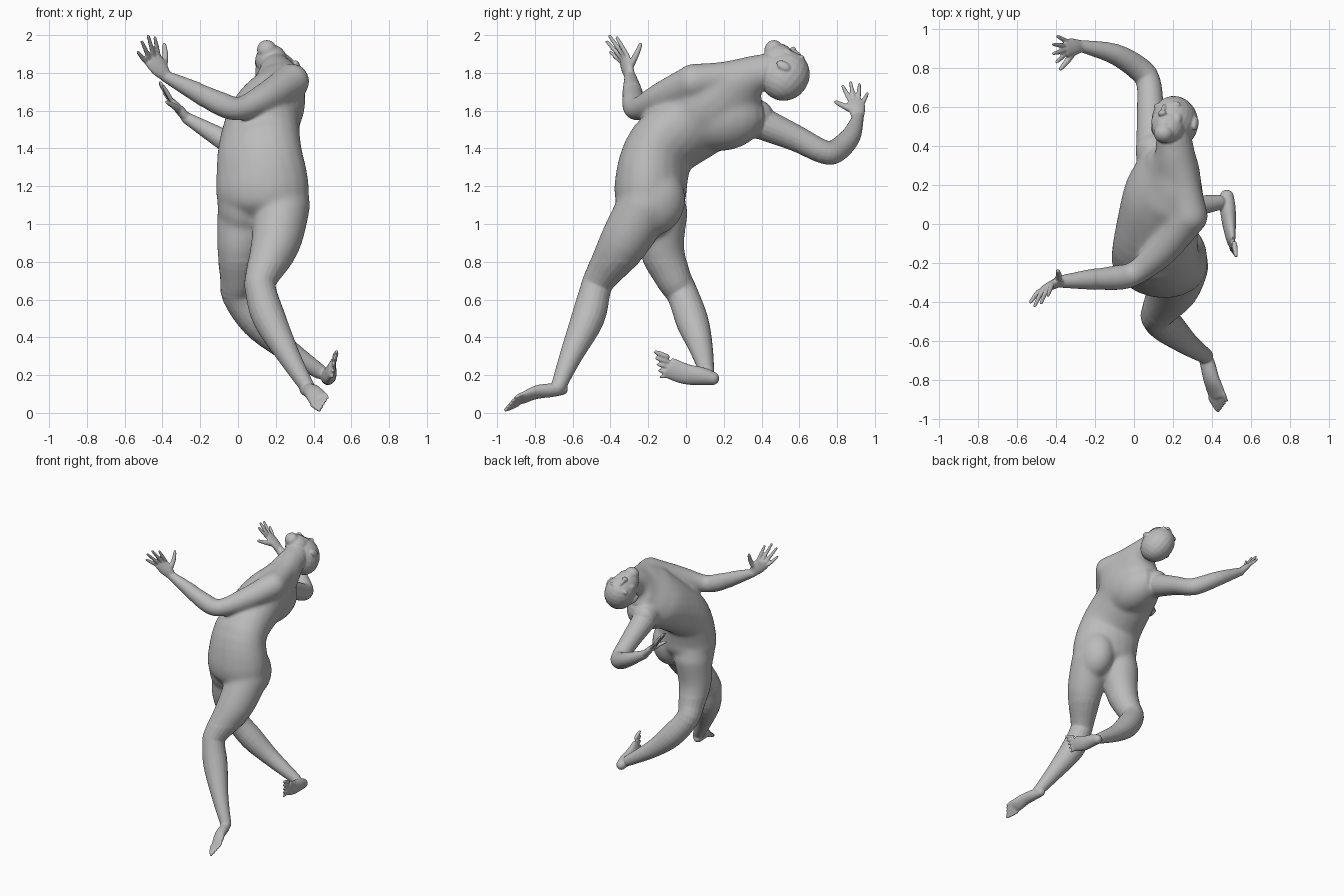
import bpy
import bmesh
import math
from mathutils import Vector, Matrix

cube = bpy.data.objects.get("Cube")
if cube:
    bpy.data.objects.remove(cube, do_unlink=True)

bm = bmesh.new()
SEGMENTS = 20
STEPS = 4


def spline(a, b, c, d, t):
    """Catmull-Rom blend of four vectors."""
    return 0.5 * (2 * b + (c - a) * t + (2 * a - 5 * b + 4 * c - d) * t * t
                  + (3 * b - a - 3 * c + d) * t * t * t)


def ball(centre, size, axes=None):
    """Ellipsoid, optionally turned to the given axes."""
    turn = Matrix(axes).transposed().to_4x4() if axes else Matrix.Identity(4)
    place = Matrix.Translation(centre) @ turn @ Matrix.Diagonal((*size, 1))
    bmesh.ops.create_uvsphere(bm, u_segments=SEGMENTS, v_segments=12,
                              radius=1, matrix=place)


def loft(stations, side):
    """Closed tube; a station is (centre, half width, half depth[, side])."""
    pts = [Vector(s[0]) for s in stations]
    size = [Vector((s[1], s[2], 0)) for s in stations]
    sides = [Vector(s[3] if len(s) > 3 else side).normalized() for s in stations]
    path = []
    last = len(pts) - 1
    for i in range(last):
        ids = (max(i - 1, 0), i, i + 1, min(i + 2, last))
        for k in range(STEPS + (i == last - 1)):
            t = k / STEPS
            path.append((spline(*[pts[j] for j in ids], t),
                         spline(*[size[j] for j in ids], t),
                         sides[i].lerp(sides[i + 1], t)))
    rings = []
    for n, (p, r, s) in enumerate(path):
        along = (path[min(n + 1, len(path) - 1)][0] - path[max(n - 1, 0)][0]).normalized()
        wide = (s - along * s.dot(along)).normalized()
        deep = wide.cross(along)
        rings.append([bm.verts.new(p + wide * r.x * math.cos(a) + deep * r.y * math.sin(a))
                      for a in (math.tau * k / SEGMENTS for k in range(SEGMENTS))])
    for low, high in zip(rings, rings[1:]):
        for k in range(SEGMENTS):
            m = (k + 1) % SEGMENTS
            bm.faces.new((low[k], low[m], high[m], high[k]))
    bm.faces.new(rings[0][::-1])
    bm.faces.new(rings[-1])
    for p, r in (path[0][:2], path[-1][:2]):
        ball(p, [min(r.x, r.y)] * 3)


def limb(points, side):
    """Round tube through (x, y, z, radius) points."""
    loft([(p[:3], p[3], p[3]) for p in points], side)


def digit(base, tip, thick):
    """Finger or toe."""
    base, tip = Vector(base), Vector(tip)
    way = tip - base
    mid = base.lerp(tip, 0.5)
    limb([(*base, thick), (*mid, thick), (*tip, thick * 0.75)], way.orthogonal())


def hand(wrist, index, little, tips, thumb):
    """Flat palm, four fingers and a thumb."""
    wrist, index, little = Vector(wrist), Vector(index), Vector(little)
    knuckles = (index + little) / 2
    across = index - little
    half = across.length / 2 + 0.01
    loft([(wrist, 0.031, 0.026), (wrist.lerp(knuckles, 0.5), half * 0.95, 0.024),
          (knuckles, half, 0.016)], across)
    for k, tip in enumerate(tips):
        digit(index.lerp(little, k / 3), tip, 0.012)
    base = wrist.lerp(index, 0.4)
    joint = base.lerp(Vector(thumb), 0.5) + across * 0.12
    limb([(*base, 0.02), (*joint, 0.016), (*thumb, 0.011)], knuckles - wrist + across)


def toes(big, small, big_tip, small_tip):
    for k in range(5):
        t = k / 4
        digit(Vector(big).lerp(Vector(small), t),
              Vector(big_tip).lerp(Vector(small_tip), t), 0.014 - 0.004 * t)


# Torso and neck, twisting from the hips to the shoulders
HIPS, CHEST, HEAD_SIDE = (1, -0.2, 0), (0.43, -0.78, 0.46), (0.9, 0.08, 0.42)
loft([((0.13, -0.17, 1.03), 0.17, 0.1, HIPS),
      ((0.13, -0.18, 1.11), 0.24, 0.178, HIPS),
      ((0.128, -0.185, 1.22), 0.248, 0.19, HIPS),
      ((0.112, -0.13, 1.4), 0.23, 0.18, (0.9, -0.4, 0.15)),
      ((0.13, 0.05, 1.54), 0.22, 0.185, (0.65, -0.7, 0.3)),
      ((0.17, 0.17, 1.63), 0.24, 0.175, CHEST),
      ((0.2, 0.27, 1.72), 0.19, 0.13, CHEST),
      ((0.21, 0.35, 1.785), 0.11, 0.105, (0.7, -0.4, 0.45)),
      ((0.2, 0.47, 1.82), 0.085, 0.09, HEAD_SIDE)], HIPS)
# Upper back
ball((0.17, 0.17, 1.57), (0.165, 0.25, 0.185))
# Slope from the left shoulder to the neck
limb([(0.285, 0.04, 1.755, 0.095), (0.255, 0.2, 1.775, 0.085),
      (0.21, 0.37, 1.8, 0.095)], (1, 0, 0))
# Buttocks
ball((0.24, -0.17, 1.13), (0.135, 0.168, 0.19))
ball((0.03, -0.155, 1.1), (0.14, 0.155, 0.18))

# Head, thrown back with the face upward
face = Vector((-0.4, 0.5, 0.77)).normalized()
crown = Vector((0.15, 0.85, -0.5))
crown = (crown - face * crown.dot(face)).normalized()
left = crown.cross(face)
centre = Vector((0.21, 0.525, 1.785))


def feature(x, y, z, size):
    """Ellipsoid in head space: x to its left, y to the crown, z to the face."""
    ball(centre + left * x + crown * y + face * z, size, (left, crown, face))


feature(0, 0, 0, (0.115, 0.128, 0.14))
feature(0, -0.07, 0.06, (0.085, 0.09, 0.085))
feature(0, -0.13, 0.098, (0.052, 0.046, 0.052))
feature(0, -0.015, 0.137, (0.013, 0.04, 0.022))
feature(0, -0.04, 0.152, (0.022, 0.016, 0.018))
feature(0, -0.075, 0.137, (0.035, 0.009, 0.014))
feature(0, -0.096, 0.137, (0.03, 0.009, 0.014))
for s in (-1, 1):
    feature(s * 0.04, 0.03, 0.114, (0.036, 0.016, 0.016))
    feature(s * 0.04, 0.003, 0.111, (0.02, 0.012, 0.014))
    feature(s * 0.048, -0.045, 0.092, (0.036, 0.045, 0.028))
    feature(s * 0.116, -0.02, -0.005, (0.014, 0.04, 0.025))

# Left arm, bent across the front
limb([(0.28, 0.04, 1.75, 0.097), (0.15, -0.13, 1.67, 0.082), (0.01, -0.25, 1.61, 0.064),
      (-0.09, -0.275, 1.635, 0.066), (-0.24, -0.285, 1.71, 0.05),
      (-0.38, -0.295, 1.78, 0.031)], (0, 0, 1))
hand((-0.38, -0.295, 1.78), (-0.42, -0.31, 1.89), (-0.49, -0.345, 1.86),
     [(-0.44, -0.365, 1.985), (-0.475, -0.405, 1.995),
      (-0.508, -0.418, 1.965), (-0.53, -0.4, 1.91)], (-0.39, -0.24, 1.95))

# Right arm, reaching behind
ball((0.1, 0.37, 1.555), (0.095, 0.1, 0.105))
limb([(0.1, 0.36, 1.55, 0.09), (0.085, 0.58, 1.455, 0.07), (0.075, 0.72, 1.385, 0.063),
      (0.03, 0.79, 1.385, 0.063), (-0.1, 0.87, 1.46, 0.053),
      (-0.27, 0.91, 1.56, 0.031)], (0, 0.3, 1))
hand((-0.27, 0.91, 1.56), (-0.355, 0.865, 1.66), (-0.345, 0.935, 1.64),
     [(-0.395, 0.83, 1.73), (-0.412, 0.872, 1.748),
      (-0.412, 0.918, 1.738), (-0.39, 0.96, 1.69)], (-0.375, 0.795, 1.645))

# Left leg, stepping forward
limb([(0.235, -0.215, 1.1, 0.148), (0.2, -0.33, 0.9, 0.132), (0.125, -0.45, 0.72, 0.088),
      (0.12, -0.48, 0.65, 0.082), (0.165, -0.52, 0.5, 0.088), (0.27, -0.61, 0.3, 0.06),
      (0.365, -0.675, 0.14, 0.04)], (1, 0, 0))
loft([((0.355, -0.655, 0.125), 0.032, 0.03), ((0.375, -0.71, 0.12), 0.04, 0.035),
      ((0.395, -0.79, 0.11), 0.045, 0.032), ((0.418, -0.855, 0.083), 0.051, 0.022),
      ((0.426, -0.885, 0.073), 0.05, 0.014)], (0.85, 0.2, 0.6))
toes((0.394, -0.893, 0.046), (0.46, -0.87, 0.1),
     (0.43, -0.955, 0.016), (0.474, -0.905, 0.08))

# Right leg, trailing behind
limb([(0.03, -0.13, 1.06, 0.14), (0.01, -0.13, 0.88, 0.122), (0, -0.07, 0.72, 0.096),
      (0, -0.015, 0.62, 0.084), (0.1, 0.035, 0.48, 0.086), (0.24, 0.078, 0.35, 0.064),
      (0.43, 0.11, 0.22, 0.04)], (0, 1, 0))
loft([((0.475, 0.14, 0.183), 0.036, 0.036), ((0.48, 0.08, 0.195), 0.048, 0.04),
      ((0.487, 0, 0.205), 0.055, 0.034), ((0.497, -0.08, 0.235), 0.057, 0.021),
      ((0.503, -0.1, 0.245), 0.054, 0.014)], (0.2, 0, 1))
toes((0.513, -0.1, 0.297), (0.492, -0.09, 0.195),
     (0.522, -0.16, 0.322), (0.498, -0.135, 0.19))

# Merge everything into one smooth skin
bmesh.ops.recalc_face_normals(bm, faces=bm.faces)
mesh = bpy.data.meshes.new("body")
bm.to_mesh(mesh)
bm.free()
body = bpy.data.objects.new("body", mesh)
bpy.context.collection.objects.link(body)
bpy.context.view_layer.objects.active = body
body.select_set(True)
remesh = body.modifiers.new("merge", "REMESH")
remesh.mode = "VOXEL"
remesh.voxel_size = 0.006
remesh.use_smooth_shade = True
bpy.ops.object.modifier_apply(modifier="merge")

# Blend the trunk joints more than the head, hands and feet
trunk = body.vertex_groups.new(name="trunk")
trunk.add([v.index for v in body.data.vertices
           if v.co.z > 0.8 and v.co.y < 0.4 and v.co.x > -0.2], 1, "REPLACE")
for name, group, rounds in (("blend", "trunk", 110), ("soften", "", 4)):
    smooth = body.modifiers.new(name, "SMOOTH")
    smooth.factor = 0.5
    smooth.iterations = rounds
    smooth.vertex_group = group
    bpy.ops.object.modifier_apply(modifier=name)

grey = bpy.data.materials.new("plaster grey")
grey.use_nodes = True
colour = (0.5, 0.5, 0.5, 1)
grey.diffuse_color = colour
grey.node_tree.nodes["Principled BSDF"].inputs["Base Color"].default_value = colour
body.data.materials.clear()
body.data.materials.append(grey)
